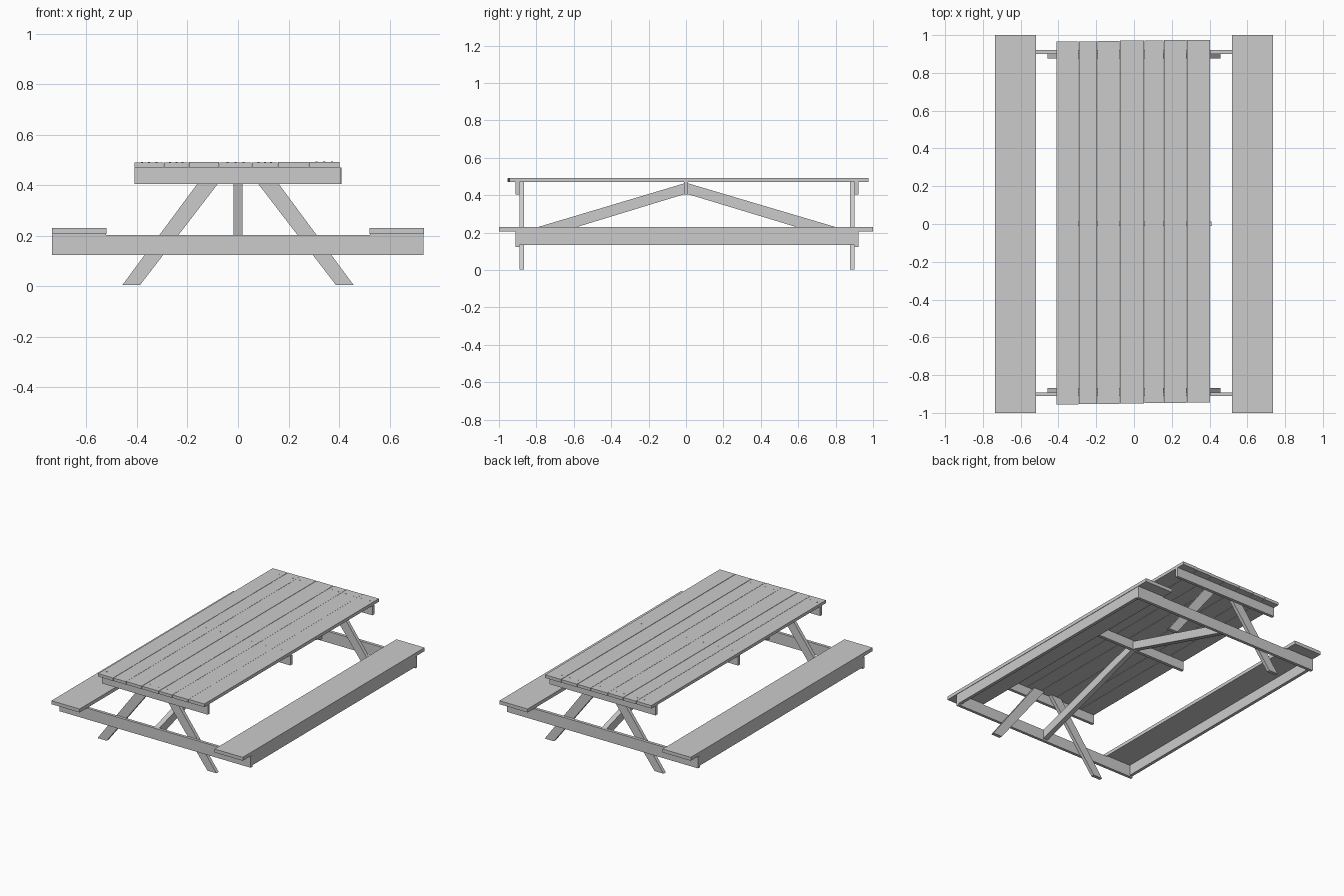
import bpy, bmesh, math, random
from mathutils import Vector

if "Cube" in bpy.data.objects:
    bpy.data.objects.remove(bpy.data.objects["Cube"])

random.seed(4)


def prism(name, profile, offset):
    """Extrude a closed planar outline along an offset vector."""
    bm = bmesh.new()
    face = bm.faces.new([bm.verts.new(p) for p in profile])
    ext = bmesh.ops.extrude_face_region(bm, geom=[face])
    moved = [g for g in ext["geom"] if isinstance(g, bmesh.types.BMVert)]
    bmesh.ops.translate(bm, verts=moved, vec=Vector(offset))
    bmesh.ops.recalc_face_normals(bm, faces=bm.faces)
    mesh = bpy.data.meshes.new(name)
    bm.to_mesh(mesh)
    bm.free()
    ob = bpy.data.objects.new(name, mesh)
    bpy.context.collection.objects.link(ob)
    return ob


def box(name, x0, x1, y0, y1, z0, z1):
    return prism(name, [(x0, y0, z0), (x1, y0, z0), (x1, y1, z0), (x0, y1, z0)],
                 (0, 0, z1 - z0))


def screw(name, x, y, z):
    ring = [(x + 0.004 * math.cos(a), y + 0.004 * math.sin(a), z)
            for a in (i * math.tau / 8 for i in range(8))]
    prism(name, ring, (0, 0, 0.002))


# Tabletop planks, with slightly uneven ends and screw heads
edges = [-0.41, -0.293, -0.195, -0.075, 0.055, 0.157, 0.28, 0.403]
for i, (a, b) in enumerate(zip(edges, edges[1:])):
    t = i / 6
    top = 0.491 + random.uniform(-0.001, 0.001)
    box("table_plank", a + 0.001, b - 0.001,
        -0.955 + 0.01 * t, 0.966 + 0.009 * t, 0.47, top)
    for y in (-0.9, 0.0, 0.918):
        for f in ((0.5,) if y == 0 else (0.25, 0.75)):
            screw("plank_screw", a + f * (b - a), y, top - 0.001)

# Centre beam under the tabletop
box("centre_table_beam", -0.41, 0.41, -0.01, 0.012, 0.405, 0.47)

# End frames: outer beams with splayed legs on their inner side
for end, outer, joint, inner in (("front", -0.911, -0.891, -0.867),
                                 ("back", 0.921, 0.9, 0.876)):
    y0, y1 = sorted((outer, joint))
    box(end + "_table_beam", -0.41, 0.405, y0, y1, 0.405, 0.47)
    box(end + "_seat_beam", -0.737, 0.735, y0, y1, 0.124, 0.202)
    for s in (-1, 1):
        outline = [(0.388 * s, joint, 0.004), (0.458 * s, joint, 0.004),
                   (0.113 * s, joint, 0.47), (0.03 * s, joint, 0.47)]
        prism(end + "_leg", outline, (0, inner - joint, 0))

# Diagonal braces from the centre beam down to the seat beams
for name, y_mid, y_end in (("front_brace", -0.01, -0.891), ("back_brace", 0.012, 0.9)):
    outline = [(-0.018, y_mid, 0.405), (-0.018, y_mid, 0.463),
               (-0.018, y_end, 0.2), (-0.018, y_end, 0.136)]
    prism(name, outline, (0.036, 0, 0))

# Bench seats with a long rail below each outer edge
for s in (-1, 1):
    x0, x1 = sorted((0.52 * s, 0.737 * s))
    box("seat", x0, x1, -1.0, 1.0, 0.207, 0.231)
    x0, x1 = sorted((0.712 * s, 0.734 * s))
    box("seat_rail", x0, x1, -0.891, 0.9, 0.133, 0.207)
    # Thin packing strips between seats and end beams
    x0, x1 = sorted((0.523 * s, 0.734 * s))
    for y0, y1 in ((-0.911, -0.891), (0.9, 0.921)):
        box("seat_packer", x0, x1, y0, y1, 0.202, 0.207)
